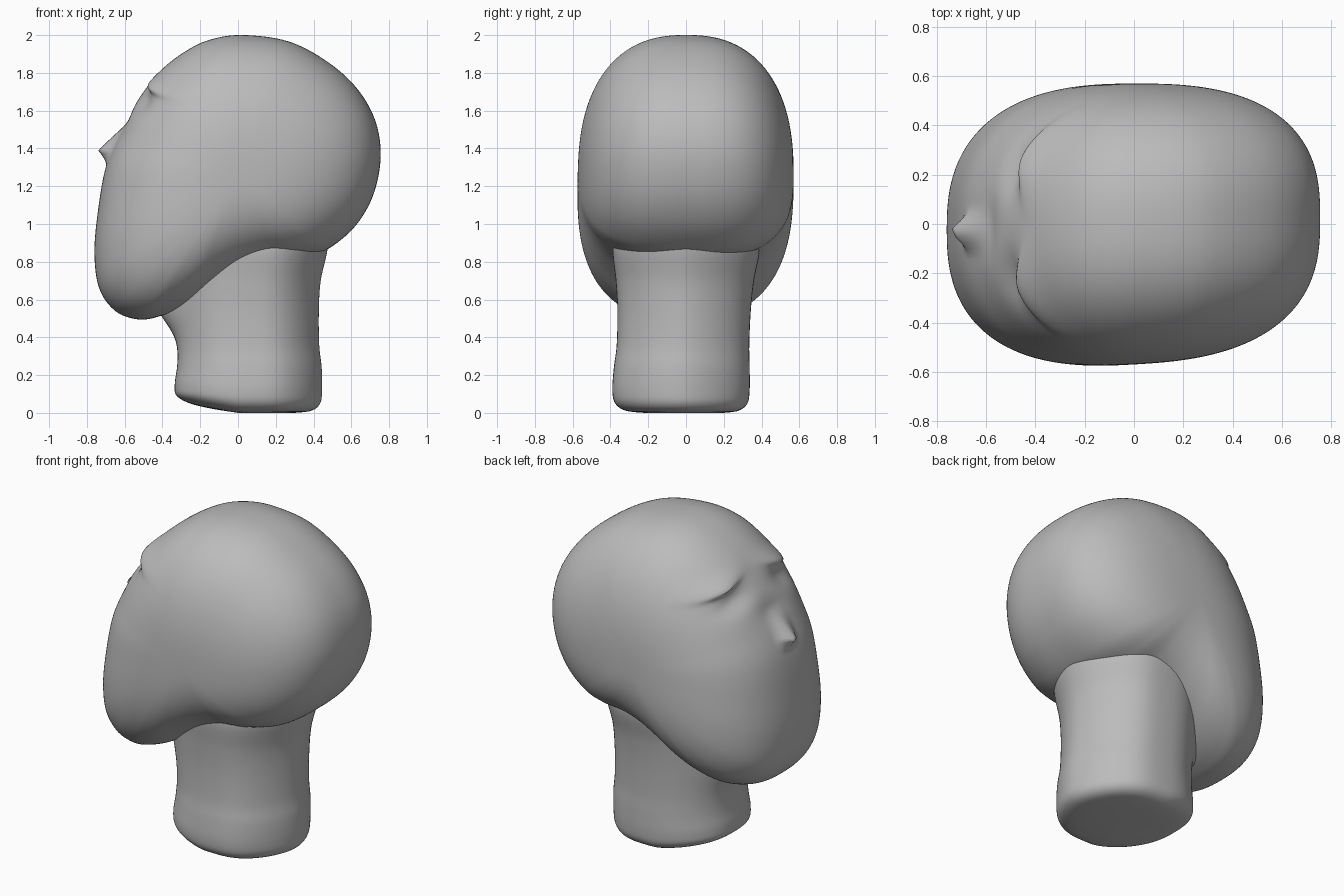
import bpy, bmesh, math
from mathutils import Vector

cube = bpy.data.objects.get("Cube")
if cube:
    bpy.data.objects.remove(cube, do_unlink=True)

clay = bpy.data.materials.new("grey_clay")
clay.use_nodes = True
clay.diffuse_color = (0.5, 0.5, 0.5, 1)
clay.node_tree.nodes["Principled BSDF"].inputs["Base Color"].default_value = (0.5, 0.5, 0.5, 1)


def spline(points, steps, closed):
    """Catmull-Rom samples through tuples of any length."""
    pts = [Vector(p) for p in points]
    n = len(pts)
    pick = (lambda i: pts[i % n]) if closed else (lambda i: pts[min(max(i, 0), n - 1)])
    out = []
    for i in range(n if closed else n - 1):
        a, b, c, d = (pick(i + k) for k in (-1, 0, 1, 2))
        for s in range(steps):
            t = s / steps
            out.append(0.5 * (2 * b + (c - a) * t + (2 * a - 5 * b + 4 * c - d) * t * t
                              + (3 * b - a - 3 * c + d) * t ** 3))
    return out if closed else out + [pts[-1]]


def power(v, e):
    return math.copysign(abs(v) ** e, v)


def bump(v, width):
    return math.exp(-(v / width) ** 2)


def loft(name, rings, start, end):
    """Skin closed rings and close both ends with a fan."""
    bm = bmesh.new()
    rows = [[bm.verts.new(p) for p in ring] for ring in rings]
    n = len(rows[0])
    for a, b in zip(rows, rows[1:]):
        for i in range(n):
            j = (i + 1) % n
            bm.faces.new((a[i], a[j], b[j], b[i]))
    for tip, row in ((start, rows[0]), (end, rows[-1])):
        v = bm.verts.new(tip)
        for i in range(n):
            bm.faces.new((v, row[i], row[(i + 1) % n]))
    bmesh.ops.recalc_face_normals(bm, faces=bm.faces)
    mesh = bpy.data.meshes.new(name)
    bm.to_mesh(mesh)
    bm.free()
    mesh.materials.append(clay)
    ob = bpy.data.objects.new(name, mesh)
    bpy.context.collection.objects.link(ob)
    bpy.ops.object.select_all(action='DESELECT')
    ob.select_set(True)
    bpy.context.view_layer.objects.active = ob
    bpy.ops.object.shade_smooth_by_angle(angle=math.radians(50))


def face_relief(p):
    """Push the front of the head out or in for nose, brows and eye sockets."""
    x, y, z = p
    if x > -0.2 or z < 1.0:
        return p
    # pointed nose with a short underside
    rise = (1.56 - z) / 0.17 if z > 1.39 else (z - 1.31) / 0.08
    rise = max(0, min(1, rise))
    nose = 0.085 * rise ** 1.4 * max(0, 1 - abs(y + 0.03) / 0.1) ** 1.4
    # thin brow ridges dropping towards the temples
    side = abs(y)
    dz = z - (1.755 - 0.28 * (side - 0.15))
    along = bump(side - 0.27, 0.14)
    brow = 0.04 * along * bump(dz, 0.05 if dz > 0 else 0.025)
    socket = 0.03 * bump(side - 0.22, 0.11) * bump(dz + 0.09, 0.05)
    bridge = 0.015 * bump(y, 0.12) * bump(z - 1.54, 0.06)
    return Vector((x - nose - brow + socket + bridge, y, z))


# Head: side outline inflated towards both temples
outline = spline([
    (0.04, 2.0), (0.3, 1.955), (0.55, 1.8), (0.7, 1.61), (0.755, 1.4), (0.725, 1.18),
    (0.63, 1.0), (0.48, 0.87), (0.33, 0.82), (0.17, 0.8), (0.01, 0.745), (-0.15, 0.655),
    (-0.3, 0.56), (-0.42, 0.51), (-0.53, 0.495), (-0.65, 0.54), (-0.735, 0.66),
    (-0.76, 0.85), (-0.74, 1.08), (-0.7, 1.3), (-0.63, 1.47), (-0.54, 1.64),
    (-0.43, 1.79), (-0.3, 1.9), (-0.15, 1.975)], 12, True)
centre = Vector((0.0, 1.25))
half_width = 0.57
steps = 100
rings = []
for k in range(1, steps):
    phi = math.pi * (k / steps - 0.5)
    ring = []
    for o in outline:
        d = o - centre
        angle = math.atan2(d.y, d.x)
        n = 2.35 + 0.2 * (1 + math.cos(angle + math.radians(50)))
        q = centre + d * math.cos(phi) ** (2 / n)
        y = half_width * power(math.sin(phi), 2 / n) * (1 - 0.05 * q.x) + 0.03 * q.x
        ring.append(face_relief(Vector((q.x, y, q.y))))
    rings.append(ring)
loft("head", rings, (0, -half_width, centre.y), (0, half_width, centre.y))

# Neck: rounded sections given as height, front, back, right, left
sections = spline([
    (0.0, -0.12, 0.3, -0.22, 0.2), (0.012, -0.25, 0.39, -0.32, 0.28),
    (0.05, -0.325, 0.435, -0.375, 0.325), (0.12, -0.335, 0.445, -0.39, 0.337),
    (0.24, -0.322, 0.443, -0.382, 0.337), (0.36, -0.318, 0.43, -0.367, 0.335),
    (0.54, -0.325, 0.428, -0.363, 0.343), (0.7, -0.33, 0.438, -0.372, 0.36),
    (0.87, -0.33, 0.475, -0.388, 0.39), (1.0, -0.3, 0.48, -0.36, 0.36)], 6, False)
rings = []
for z, front, back, right, left in sections:
    ring = []
    for i in range(96):
        a = 2 * math.pi * i / 96
        # rounder at the nape, fuller at the front corners
        e = 0.74 + 0.34 * max(0, math.cos(a))
        c, s = power(math.cos(a), e), power(math.sin(a), e)
        x = (front + back) / 2 + (back - front) / 2 * c
        y = (right + left) / 2 + (left - right) / 2 * s * (1 - 0.18 * max(0, -c) ** 2)
        # throat swelling under the chin, and a base that lifts at the front
        x -= 0.1 * max(0, -c) * bump(y, 0.15) * bump(z - 0.57, 0.13)
        tilt = 0.05 * max(0, -x) / 0.33 * max(0, 1 - z / 0.3)
        ring.append((x, y, z + tilt))
    rings.append(ring)
loft("neck", rings, (0.1, 0, 0), (0.1, 0, 1.0))
